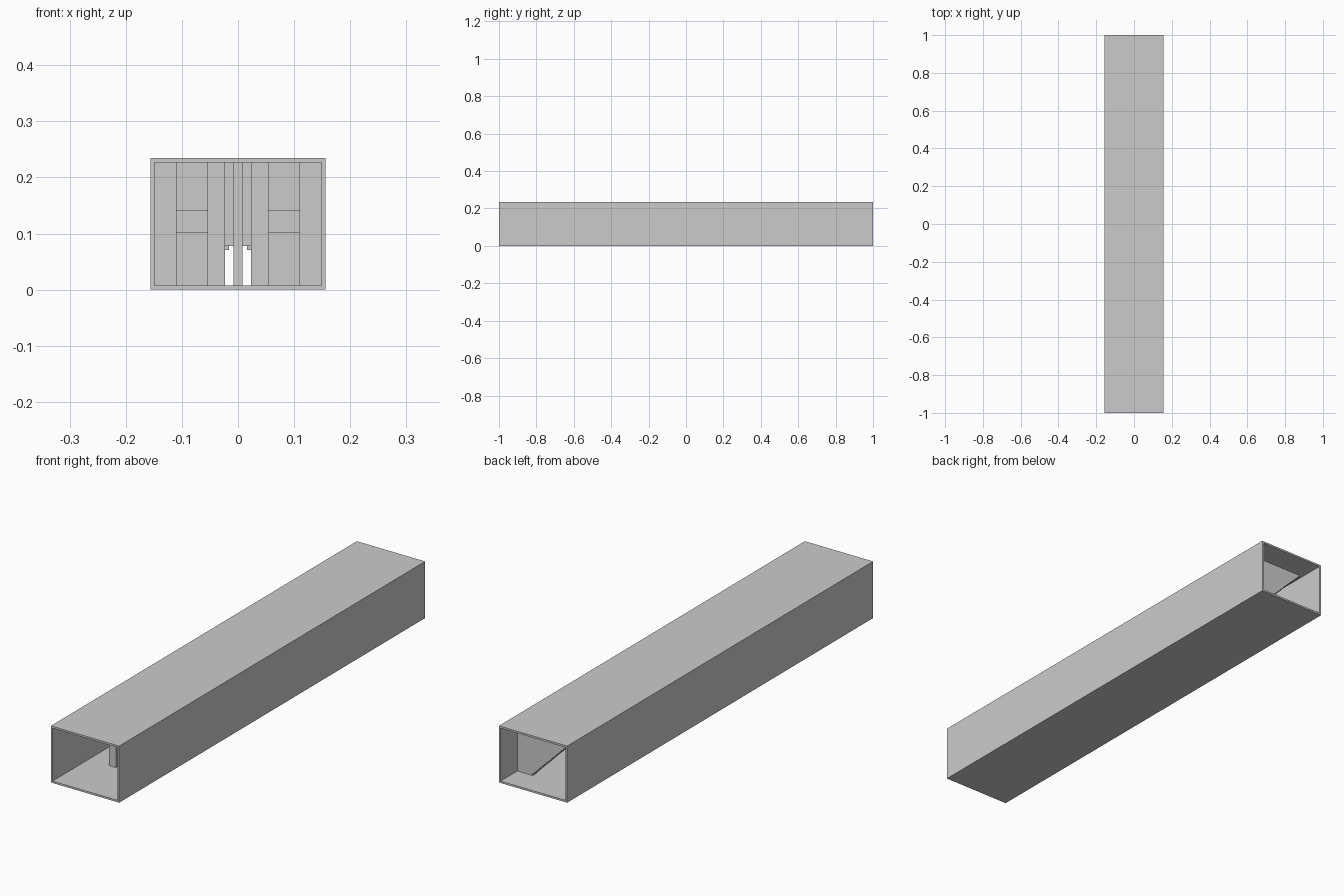
import bpy, bmesh

if "Cube" in bpy.data.objects:
    bpy.data.objects.remove(bpy.data.objects["Cube"])

U = 1 / 128          # grid unit: the tunnel is 40 x 256 x 30 units
HALF_LEN = 128


def finish(name, bm):
    bmesh.ops.recalc_face_normals(bm, faces=bm.faces[:])
    mesh = bpy.data.meshes.new(name)
    bm.to_mesh(mesh)
    bm.free()
    obj = bpy.data.objects.new(name, mesh)
    bpy.context.collection.objects.link(obj)
    return obj


def prism(name, outline, y0, depth):
    """Extrude an x-z outline (grid units) along y, y0 counted from the front."""
    bm = bmesh.new()
    y = (y0 - HALF_LEN) * U
    face = bm.faces.new([bm.verts.new((x * U, y, z * U)) for x, z in outline])
    new = bmesh.ops.extrude_face_region(bm, geom=[face], use_keep_orig=True)["geom"]
    bmesh.ops.translate(bm, vec=(0, depth * U, 0),
                        verts=[g for g in new if isinstance(g, bmesh.types.BMVert)])
    return finish(name, bm)


def rect(x0, x1, z0, z1):
    return [(x0, z0), (x1, z0), (x1, z1), (x0, z1)]


def block(name, x0, x1, z0, z1, y0, depth):
    return prism(name, rect(x0, x1, z0, z1), y0, depth)


def pair(name, x0, x1, z0, z1, y0, depth):
    block(name + "_right", x0, x1, z0, z1, y0, depth)
    block(name + "_left", -x1, -x0, z0, z1, y0, depth)


# Hollow outer tunnel, open at both ends
bm = bmesh.new()
loops = []
for y in (-1, 1):
    for outline in (rect(-20, 20, 0, 30), rect(-19, 19, 1, 29)):
        loops.append([bm.verts.new((x * U, y, z * U)) for x, z in outline])
for a, b in ((0, 1), (2, 3), (0, 2), (1, 3)):
    for i in range(4):
        j = (i + 1) % 4
        bm.faces.new((loops[a][i], loops[a][j], loops[b][j], loops[b][i]))
# outward normals outside, inward facing bore
finish("tunnel_shell", bm)

# Two posts near the front
pair("front_post", 3, 7, 1, 29, 30, 4)

# Side walls narrowing the passage
pair("side_wall", 14, 19, 1, 29, 60, 2)

# Wall with a central slot and two windows
pair("window_inner_jamb", 3, 7, 1, 29, 90, 2)
pair("window_outer_jamb", 14, 19, 1, 29, 90, 2)
pair("window_sill", 7, 14, 1, 13, 90, 2)
pair("window_head", 7, 14, 18, 29, 90, 2)

# Slim centre bar
block("centre_bar", -1, 1, 1, 29, 120, 2)

# Curtain hanging from the ceiling
block("hanging_curtain", -19, 19, 10, 29, 150, 2)


# Diagonal baffles with a stepped lower edge
def stair_baffle(name, side, y0):
    pts = [(-19, 29), (-19, 1), (-10, 1)]
    for c in range(-10, 17):
        pts += [(c, 12 + c), (c + 1, 12 + c)]
    pts.append((17, 29))
    prism(name, [(side * x, z) for x, z in pts], y0, 2)


stair_baffle("stair_baffle_left", 1, 210)
stair_baffle("stair_baffle_right", -1, 240)
